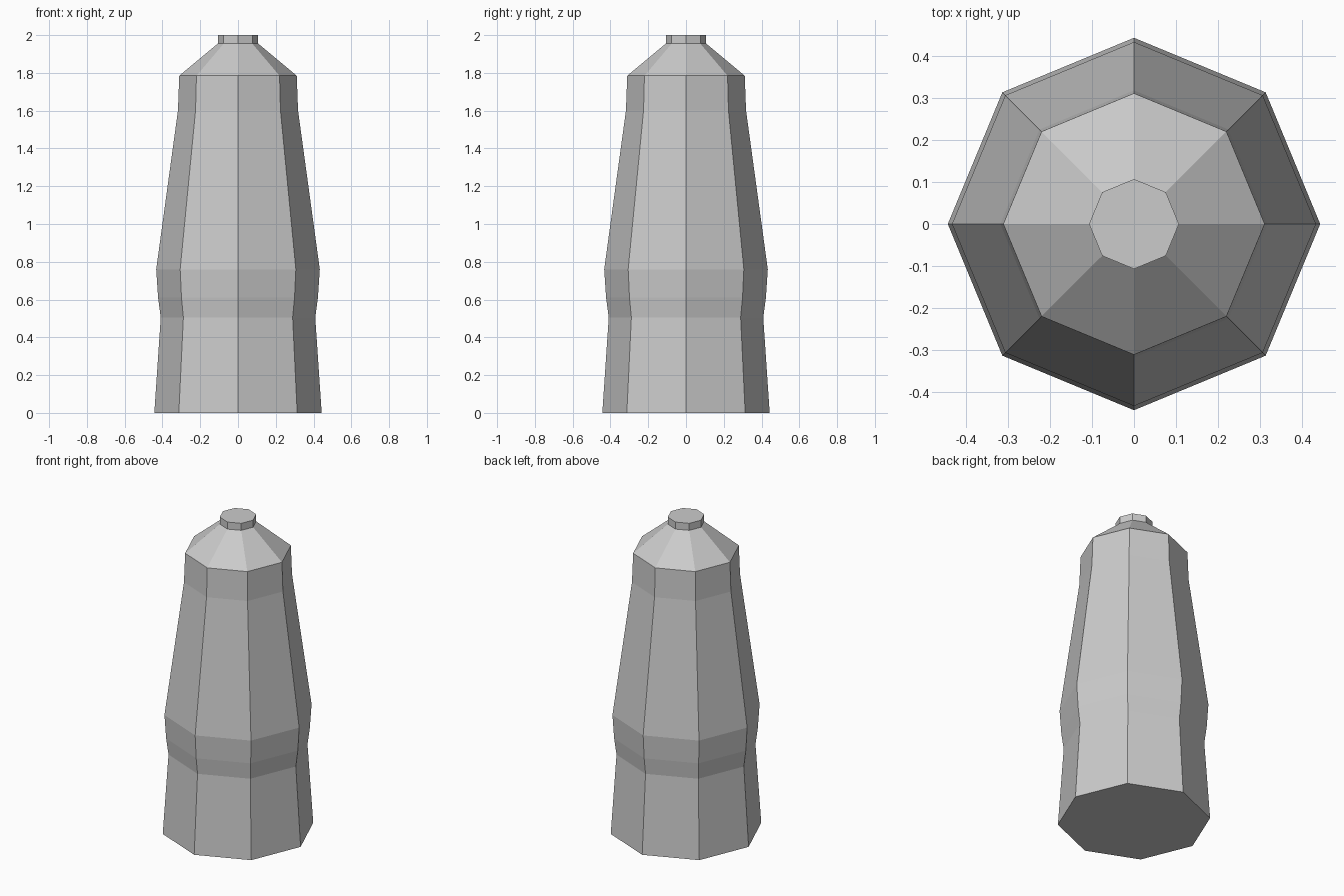
import bpy
import bmesh
from math import cos, sin, tau

cube = bpy.data.objects.get("Cube")
if cube:
    bpy.data.objects.remove(cube, do_unlink=True)

SIDES = 8

grey = bpy.data.materials.new("plain_grey")
grey.use_nodes = True
colour = (0.6, 0.6, 0.6, 1.0)
grey.diffuse_color = colour
grey.node_tree.nodes["Principled BSDF"].inputs["Base Color"].default_value = colour


def lathe(name, profile):
    """Closed faceted solid from (radius, height) pairs, corners on the axes."""
    bm = bmesh.new()
    rings = [[bm.verts.new((r * cos(tau * i / SIDES), r * sin(tau * i / SIDES), z))
              for i in range(SIDES)] for r, z in profile]
    for low, high in zip(rings, rings[1:]):
        for i in range(SIDES):
            j = (i + 1) % SIDES
            bm.faces.new((low[i], low[j], high[j], high[i]))
    bm.faces.new(rings[0][::-1])
    bm.faces.new(rings[-1])
    mesh = bpy.data.meshes.new(name)
    bm.to_mesh(mesh)
    bm.free()
    mesh.materials.append(grey)
    obj = bpy.data.objects.new(name, mesh)
    bpy.context.collection.objects.link(obj)
    return obj


# Flared base, waist, bulging belt, tapering body, shoulder cone and top cap
lathe("tapered_body", [
    (0.443, 0.0), (0.409, 0.505), (0.423, 0.61), (0.433, 0.76),
    (0.318, 1.6), (0.311, 1.785), (0.107, 1.955), (0.107, 2.0),
])
